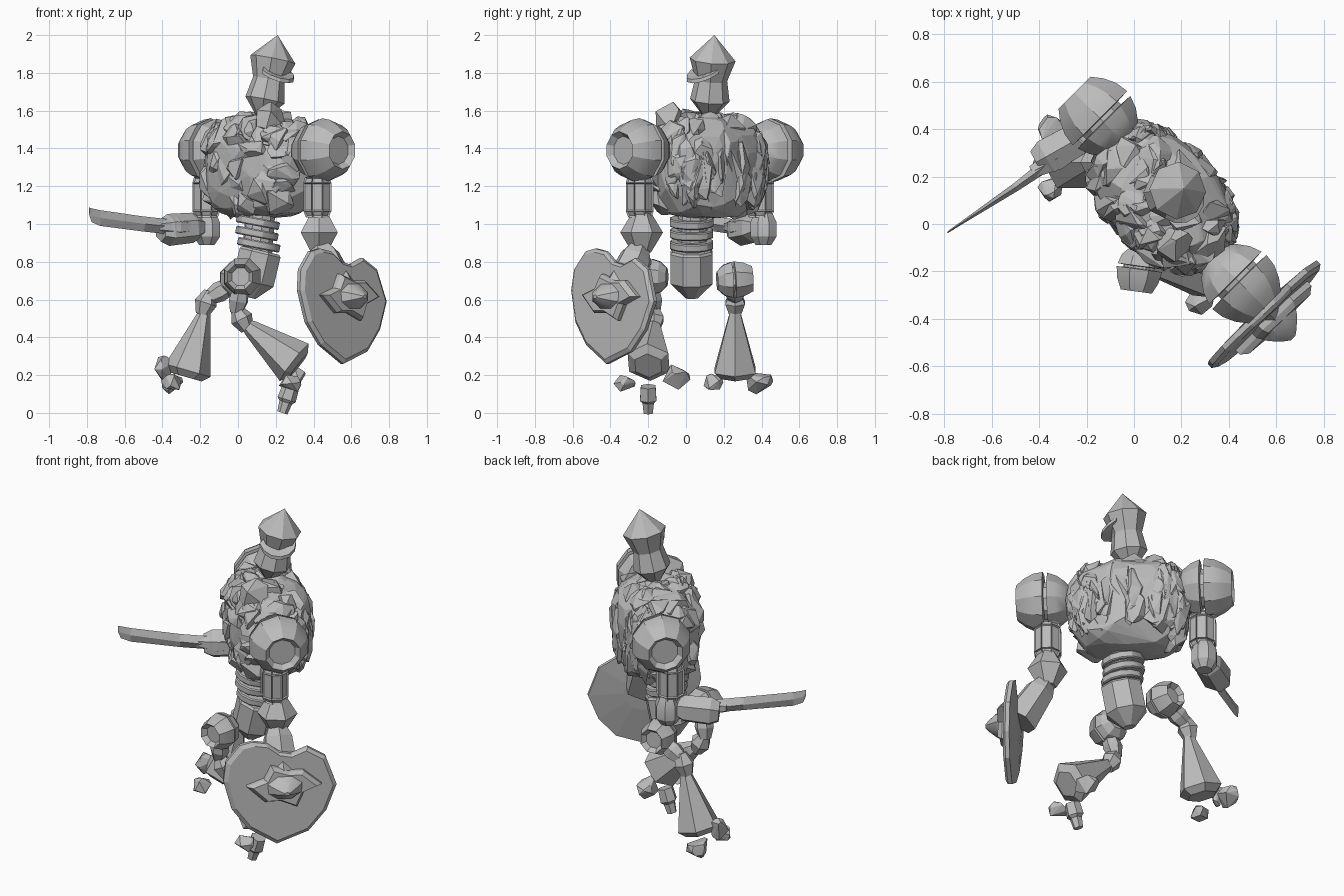
import bpy, bmesh, math, random
from mathutils import Vector

if "Cube" in bpy.data.objects:
    bpy.data.objects.remove(bpy.data.objects["Cube"])

random.seed(11)
stone = bpy.data.materials.new("stone_grey")
stone.diffuse_color = (0.5, 0.5, 0.5, 1)
stone.use_nodes = True
stone.node_tree.nodes["Principled BSDF"].inputs["Base Color"].default_value = stone.diffuse_color
U = Vector((0.7071, -0.7071, 0))   # shoulder axis
V = Vector((0.7071, 0.7071, 0))    # depth axis
Z = Vector((0, 0, 1))


def finish(name, bm, smooth=0):
    bmesh.ops.recalc_face_normals(bm, faces=bm.faces)
    me = bpy.data.meshes.new(name)
    bm.to_mesh(me)
    bm.free()
    me.materials.append(stone)
    ob = bpy.data.objects.new(name, me)
    bpy.context.collection.objects.link(ob)
    if smooth:
        bpy.ops.object.select_all(action='DESELECT')
        ob.select_set(True)
        bpy.context.view_layer.objects.active = ob
        bpy.ops.object.shade_smooth_by_angle(angle=math.radians(smooth))
    return ob


def lathe(name, p0, p1, prof, n=8, smooth=0, ribs=0, squash=1):
    """Revolve (fraction along the axis, radius) pairs around p0-p1."""
    p0, p1 = Vector(p0), Vector(p1)
    q = (p1 - p0).to_track_quat('Z', 'Y')
    length = (p1 - p0).length
    bm = bmesh.new()
    rings = []
    for t, r in prof:
        count = 1 if r == 0 else n
        rings.append([bm.verts.new(p0 + q @ Vector((
            r * squash * math.cos(math.tau * (i + .5) / n),
            r * math.sin(math.tau * (i + .5) / n), t * length)))
            for i in range(count)])
    sides = []
    for a, b in zip(rings, rings[1:]):
        for i in range(n):
            j = (i + 1) % n
            vs = [a[i % len(a)], a[j % len(a)], b[j % len(b)], b[i % len(b)]]
            sides.append(bm.faces.new(list(dict.fromkeys(vs))))
    for ring in (rings[0], rings[-1]):
        if len(ring) > 1:
            bm.faces.new(ring)
    if ribs:
        bmesh.ops.recalc_face_normals(bm, faces=bm.faces)
        bmesh.ops.inset_individual(bm, faces=sides, thickness=.008, depth=ribs)
    return finish(name, bm, smooth)


def hull(bm, pts):
    res = bmesh.ops.convex_hull(bm, input=[bm.verts.new(p) for p in pts])
    junk = [g for g in res["geom_interior"] if isinstance(g, bmesh.types.BMVert)]
    bmesh.ops.delete(bm, geom=junk, context='VERTS')


def rand_dir():
    return Vector([random.gauss(0, 1) for _ in range(3)]).normalized()


def add_rock(bm, c, size, axes=(Vector((1, 0, 0)), Vector((0, 1, 0)), Z), count=14):
    """Convex chunk from random points on a stretched ball."""
    hull(bm, [Vector(c) + sum((a * x * s for a, x, s in zip(axes, rand_dir(), size)),
                              Vector()) for _ in range(count)])


# Torso: rounded-box boulder with overlapping cracked slabs
C = U * .007 + V * .165 + Z * 1.30
H = (.34, .235, .27)


def on_torso(d):
    """Surface point and outward normal in direction d."""
    flat = (abs(d.x) ** 2.3 + abs(d.y) ** 2.3) ** (1 / 2.3)
    m = (flat ** 3.4 + abs(d.z) ** 3.4) ** (1 / 3.4)
    e = [x / m * h for x, h in zip(d, H)]
    g = [math.copysign(abs(x / m) ** 1.8, x) / h for x, h in zip(d, H)]
    return (C + U * e[0] + V * e[1] + Z * e[2],
            (U * g[0] + V * g[1] + Z * g[2]).normalized())


bm = bmesh.new()
hull(bm, [on_torso(rand_dir())[0] for _ in range(130)])
finish("torso", bm)

bm = bmesh.new()
for i in range(110):
    d = rand_dir()
    if d.z < -.75:
        continue
    tall = d.y > .2 and abs(d.z) < .75   # upright slabs on the back
    if tall:
        d = Vector((d.x, d.y, d.z * .4))
    p, n = on_torso(d)
    side = n.cross(Z).normalized()
    up = side.cross(n)
    w = random.uniform(.07, .11)
    s = (.07, .16, .055) if tall else (w, random.uniform(.07, .11), .06)
    add_rock(bm, p - n * .032, s, (side, up, n), 13)
for p, s in (((.18, -.09, 1.55), .10), ((.07, -.05, 1.50), .09),
             ((.21, .02, 1.54), .09), ((.03, .06, 1.51), .09), ((.31, .0, 1.50), .08)):
    add_rock(bm, p, (s, s * .8, s))
finish("torso_rubble", bm)

# Head: helmet pinched at the middle with a pointed crown
lathe("head", (.125, .12, 1.57), (.21, .15, 2.0),
      [(0, .03), (.2, .105), (.45, .085), (.7, .122), (1, 0)], 8, 20)

# Visor: drooping crescent plate
bm = bmesh.new()
prev = None
for i in range(7):
    a = math.radians(-45 + (i - 3) * 21)
    w = math.cos((i - 3) / 3 * 1.4)
    c = Vector((.165, .135, 1.825 - .06 * w))
    d = Vector((math.cos(a), math.sin(a), 0))
    sec = [bm.verts.new(c + d * r + Z * h) for r, h in
           ((.08, .0), (.11 + .035 * w, -.02), (.11 + .035 * w, .0), (.08, .025))]
    if prev:
        for k in range(4):
            bm.faces.new((prev[k], prev[(k + 1) % 4], sec[(k + 1) % 4], sec[k]))
    else:
        bm.faces.new(sec)
    prev = sec
bm.faces.new(prev)
finish("visor", bm)

# Shoulders: balls split through the middle with a dished outer end
for name, c, s in (("left_shoulder", Vector((.443, -.243, 1.39)), 1),
                   ("right_shoulder", Vector((-.142, .445, 1.39)), -1)):
    a, b = c - U * s * .15, c + U * s * .155
    lathe(name, a, b, [(0, .07), (.1, .11), (.25, .145), (.42, .165), (.43, .11),
          (.49, .11), (.50, .17), (.68, .162), (.85, .137), (1, .1), (.9, .075)], 10, 25)
    lathe(name + "_link", c - U * s * .24, a + U * s * .02, [(0, .045), (1, .045)], 6)

# Upper arms: ribbed drums
for name, x, y in (("left_upper_arm", .42, -.245), ("right_upper_arm", -.168, .392)):
    lathe(name, (x, y, 1.035), (x, y, 1.25),
          [(0, .065), (.15, .08), (.85, .08), (1, .07)], 8, 0, -.008)

# Left elbow and forearm
lathe("left_elbow", (.43, -.235, .85), (.43, -.235, 1.06),
      [(0, .05), (.5, .113), (1, .05)], 6)
lathe("left_forearm", (.43, -.24, .89), (.54, -.35, .64),
      [(0, .05), (.25, .085), (1, .105)], 6)

# Shield: flat front, back thickening toward the middle, leaning slightly
T = Vector((.72, .695, 0))
N = Vector((.695, -.72, 0))
S = Vector((.553, -.388, 0))
outline = [(-.22, .855), (-.15, .87), (-.07, .855), (0, .80), (.07, .785), (.16, .82),
           (.26, .76), (.32, .59), (.26, .44), (.16, .325), (-.02, .26), (-.18, .36),
           (-.27, .48), (-.315, .65), (-.30, .76)]


def layered(name, layers, pts, mid):
    """Stack scaled copies of an outline; each layer is (scale, offset)."""
    bm = bmesh.new()
    rows = []
    for k, off in layers:
        row = []
        for s, z in pts:
            s, z = mid[0] + (s - mid[0]) * k, mid[1] + (z - mid[1]) * k
            row.append(bm.verts.new(S + T * s + N * (off + (.6 - z) * .07) + Z * z))
        rows.append(row)
    m = len(pts)
    for a, b in zip(rows, rows[1:]):
        for i in range(m):
            j = (i + 1) % m
            bm.faces.new((a[i], a[j], b[j], b[i]))
    bm.faces.new(rows[0])
    bm.faces.new(rows[-1])
    finish(name, bm)


layered("shield", [(.35, -.035), (1, -.018), (1, .005), (.93, .02)], outline, (.02, .6))
star = [(-.19, .625), (-.09, .66), (-.05, .735), (.05, .70), (.13, .70), (.23, .615),
        (.13, .575), (.09, .49), (.0, .53), (-.09, .53)]
layered("shield_star", [(1, .015), (1, .045), (.85, .07)], star, (.02, .615))
bc = S + T * .02 + Z * .615
lathe("shield_boss", bc + N * .05, bc + N * .15,
      [(0, .08), (.4, .06), (.8, .03), (1, .01)], 8, 30, 0, 1.45)

# Right elbow, hand and sword
lathe("right_elbow", (-.165, .41, .89), (-.165, .41, 1.06),
      [(0, .045), (.25, .075), (.7, .075), (1, .05)], 8, 25)
lathe("right_forearm", (-.13, .42, .99), (-.41, .262, .965),
      [(0, .045), (.25, .055), (.4, .08), (.85, .085), (1, .06)], 6)
lathe("sword_grip", (-.22, .33, .985), (-.43, .22, .985),
      [(0, .035), (.5, .055), (1, .03)], 6)

bm = bmesh.new()
side = Vector((-.55, .83, 0))
prev = None
for x, y, lo, hi, w in ((-.32, .285, .94, 1.02, .03), (-.5, .155, .96, 1.04, .018),
                        (-.73, .003, .99, 1.073, .006), (-.775, -.027, 1.01, 1.083, .004),
                        (-.788, -.037, 1.05, 1.087, .002)):
    p = Vector((x, y, 0))
    m = (lo + hi) / 2
    sec = [bm.verts.new(v) for v in (p + Z * lo, p + side * w + Z * m,
                                     p + Z * hi, p - side * w + Z * m)]
    if prev:
        for k in range(4):
            bm.faces.new((prev[k], prev[(k + 1) % 4], sec[(k + 1) % 4], sec[k]))
    else:
        bm.faces.new(sec)
    prev = sec
bm.faces.new(prev)
finish("sword_blade", bm)

# Waist rings around a thin spine
lathe("spine", (.10, .03, .82), (.12, .04, 1.08), [(0, .08), (1, .08)], 10, 30)
for i, (x, z, r) in enumerate(((.11, .89, .118), (.10, .95, .118), (.105, 1.01, .12))):
    lathe(f"waist_ring_{i}", (x - .004, .03, z - .021), (x + .004, .03, z + .021),
          [(0, r * .95), (.15, r), (.85, r), (1, r * .95)], 12, 30)

# Pelvis: faceted block tapering below
lathe("pelvis", (.06, .03, .61), (.12, .03, .86),
      [(0, .035), (.33, .12), (.95, .12), (1, .11)], 8)

# Hips: split balls with a wide dished end
ball = [(0, .05), (.2, .088), (.42, .102), (.43, .07), (.48, .07), (.49, .105),
        (.75, .095), (1, .072), (.85, .05)]
lathe("left_hip", (.035, -.10, .72), (.01, -.285, .72), ball, 8, 25)
lathe("right_hip", (.01, .165, .70), (-.01, .35, .71), ball, 8, 25)

# Left leg
lathe("left_thigh", (.015, -.19, .66), (-.01, -.17, .53), [(0, .045), (.5, .055), (1, .035)], 6)
lathe("left_knee", (-.01, -.17, .555), (.05, -.17, .44), [(0, .03), (.5, .06), (1, .035)], 6)
lathe("left_shin", (.04, -.17, .47), (.32, -.20, .25),
      [(0, .03), (.1, .045), (.92, .125), (1, .08)], 6)
# Right leg
lathe("right_thigh", (-.03, .26, .68), (-.17, .26, .60), [(0, .045), (.5, .055), (1, .035)], 6)
lathe("right_knee", (-.15, .26, .645), (-.19, .26, .52), [(0, .03), (.5, .06), (1, .035)], 6)
lathe("right_shin", (-.175, .26, .54), (-.275, .26, .19),
      [(0, .03), (.1, .04), (.9, .125), (1, .085)], 6)

# Foot stones
lathe("left_toe_front", (.235, -.2, 0), (.28, -.2, .14),
      [(0, .028), (.4, .035), (.5, .05), (1, .045)], 6)
for name, c, s in (("left_toe_outer", (.275, -.325, .15), (.06, .06, .06)),
                   ("left_toe_inner", (.30, -.055, .19), (.06, .08, .07)),
                   ("right_toe_outer", (-.35, .385, .165), (.06, .08, .07)),
                   ("right_toe_inner", (-.35, .145, .16), (.06, .055, .05)),
                   ("right_toe_front", (-.40, .25, .24), (.06, .05, .065))):
    bm = bmesh.new()
    add_rock(bm, c, s, count=16)
    finish(name, bm)
